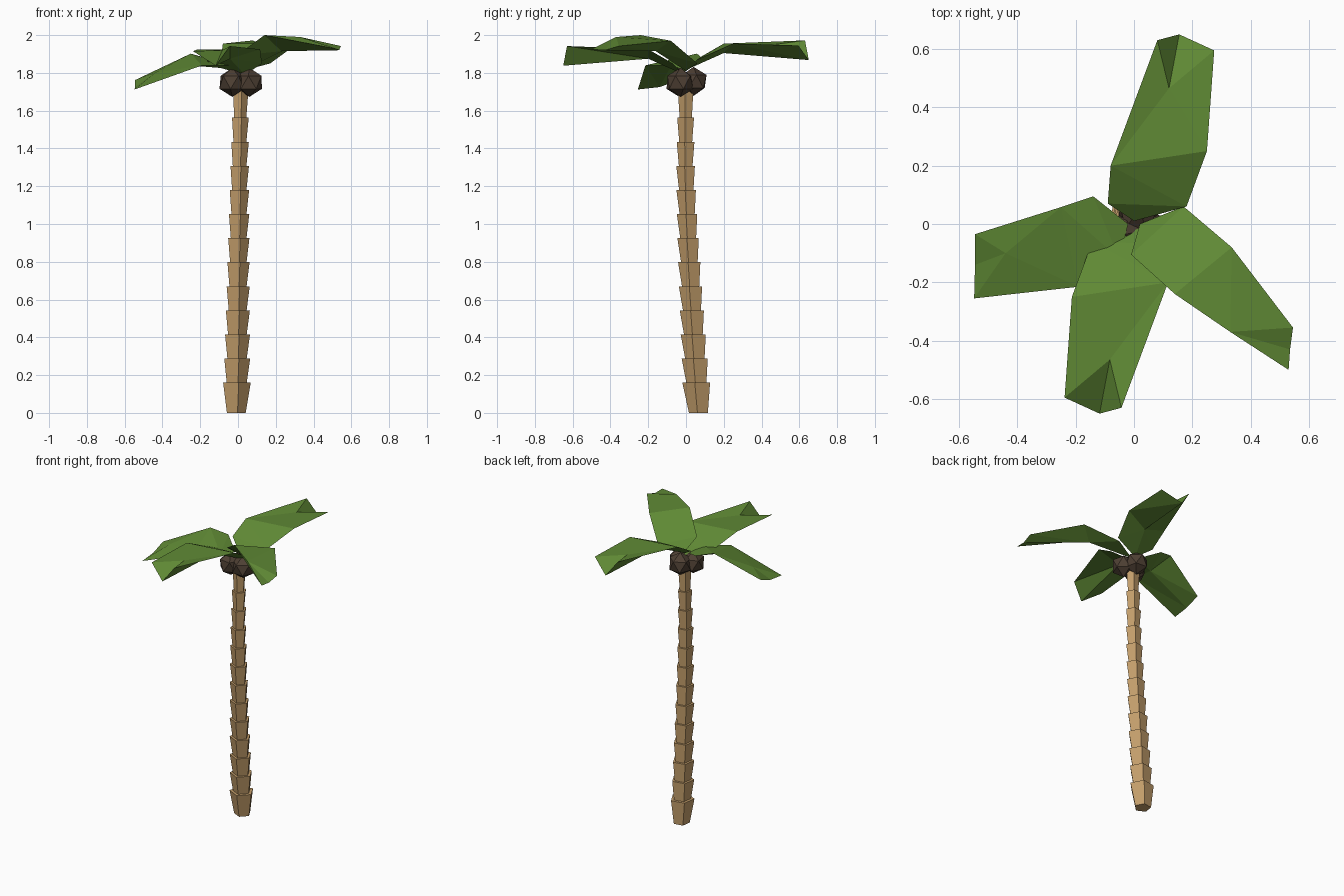
import bpy, bmesh
from math import radians, cos, sin
from mathutils import Vector, Matrix

if "Cube" in bpy.data.objects:
    bpy.data.objects.remove(bpy.data.objects["Cube"])


def material(name, rgb):
    m = bpy.data.materials.new(name)
    m.diffuse_color = (*rgb, 1)
    m.use_nodes = True
    m.node_tree.nodes["Principled BSDF"].inputs["Base Color"].default_value = m.diffuse_color
    return m


BARK = material("bark", (0.56, 0.35, 0.15))
LEAF = material("leaf", (0.115, 0.25, 0.035))
SHELL = material("shell", (0.075, 0.05, 0.033))


def finish(bm, name, mat):
    bmesh.ops.recalc_face_normals(bm, faces=bm.faces)
    me = bpy.data.meshes.new(name)
    bm.to_mesh(me)
    bm.free()
    me.materials.append(mat)
    ob = bpy.data.objects.new(name, me)
    bpy.context.collection.objects.link(ob)
    return ob


# trunk: stacked five-sided cups, each flaring upward, along a gentle curve
def trunk_centre(z):
    return -0.012 + 0.022 * z / 1.56, 0.068 * max(0, 1 - z / 1.3) ** 1.3


def ring(bm, z, r):
    cx, cy = trunk_centre(z)
    angles = [radians(-80 + 72 * k) for k in range(5)]
    return [bm.verts.new((cx + r * cos(a), cy + r * sin(a), z)) for a in angles]


bm = bmesh.new()
tops = [0.16 + 0.1275 * i for i in range(12)] + [1.72]
z0 = 0.0
for i, z1 in enumerate(tops):
    r1 = 0.078 if i == 0 else 0.073 - 0.0026 * (i - 1)
    r0 = 0.053 if i == 0 else r1 * 0.76
    lo, hi = ring(bm, z0, r0), ring(bm, z1, r1)
    for k in range(5):
        j = (k + 1) % 5
        bm.faces.new((lo[k], lo[j], hi[j], hi[k]))
    bm.faces.new(lo[::-1])
    bm.faces.new(hi)
    z0 = z1 - 0.008
finish(bm, "trunk", BARK)

# coconuts
for n, (x, y, z, turn) in enumerate([(-0.03, -0.035, 1.75, 10),
                                     (0.06, -0.03, 1.75, 50),
                                     (0.015, 0.04, 1.755, 85)]):
    bm = bmesh.new()
    bmesh.ops.create_icosphere(bm, subdivisions=1, radius=0.077)
    bm.transform(Matrix.Translation((x, y, z)) @ Matrix.Rotation(radians(turn), 4, 'Z'))
    finish(bm, f"coconut_{n + 1}", SHELL)


# fronds: flat top, keeled underside, notched tip
# L/R = side edges, B = keel; 0 = base, 1 = middle, 2 = tip; N = notch
def frond(name, pts):
    bm = bmesh.new()
    keys = "L0 R0 B0 L1 R1 B1 L2 R2 B2 N".split()
    v = {k: bm.verts.new(p) for k, p in zip(keys, pts)}
    for f in ("L0 B0 R0", "L0 R0 R1 L1", "L1 R1 N", "L1 N L2", "R1 R2 N",
              "L2 N B2", "N R2 B2",
              "L0 L1 B1 B0", "R0 B0 B1 R1", "L1 L2 B2 B1", "R1 B1 B2 R2"):
        bm.faces.new([v[k] for k in f.split()])
    bmesh.ops.triangulate(bm, faces=[f for f in bm.faces if len(f.verts) > 3])
    finish(bm, name, LEAF)


back = [Vector(p) for p in (
    (-0.09, 0.07, 1.88), (0.18, 0.06, 1.87), (0, 0.01, 1.82),
    (-0.08, 0.2, 1.955), (0.25, 0.25, 1.955), (0.08, 0.2, 1.905),
    (0.08, 0.63, 1.972), (0.275, 0.595, 1.945), (0.155, 0.65, 1.868),
    (0.12, 0.465, 1.95))]
frond("frond_back", back)
# the front frond is the back one turned half way round
half_turn = Matrix.Translation((0.037, 0, -0.03)) @ Matrix.Rotation(radians(180), 4, 'Z')
frond("frond_front", [half_turn @ p for p in back])
frond("frond_right", [
    (0.17, 0.06, 1.85), (-0.01, -0.105, 1.89), (0.02, 0, 1.81),
    (0.335, -0.08, 1.97), (0.14, -0.24, 2.0), (0.23, -0.16, 1.915),
    (0.545, -0.355, 1.942), (0.53, -0.5, 1.925), (0.535, -0.43, 1.92),
    (0.33, -0.37, 1.99)])
frond("frond_left", [
    (-0.05, -0.12, 1.84), (-0.14, 0.095, 1.87), (-0.02, 0.0, 1.82),
    (-0.19, -0.215, 1.84), (-0.25, 0.058, 1.902), (-0.2, -0.08, 1.835),
    (-0.548, -0.255, 1.712), (-0.545, -0.035, 1.762), (-0.545, -0.14, 1.725),
    (-0.44, -0.1, 1.80)])
